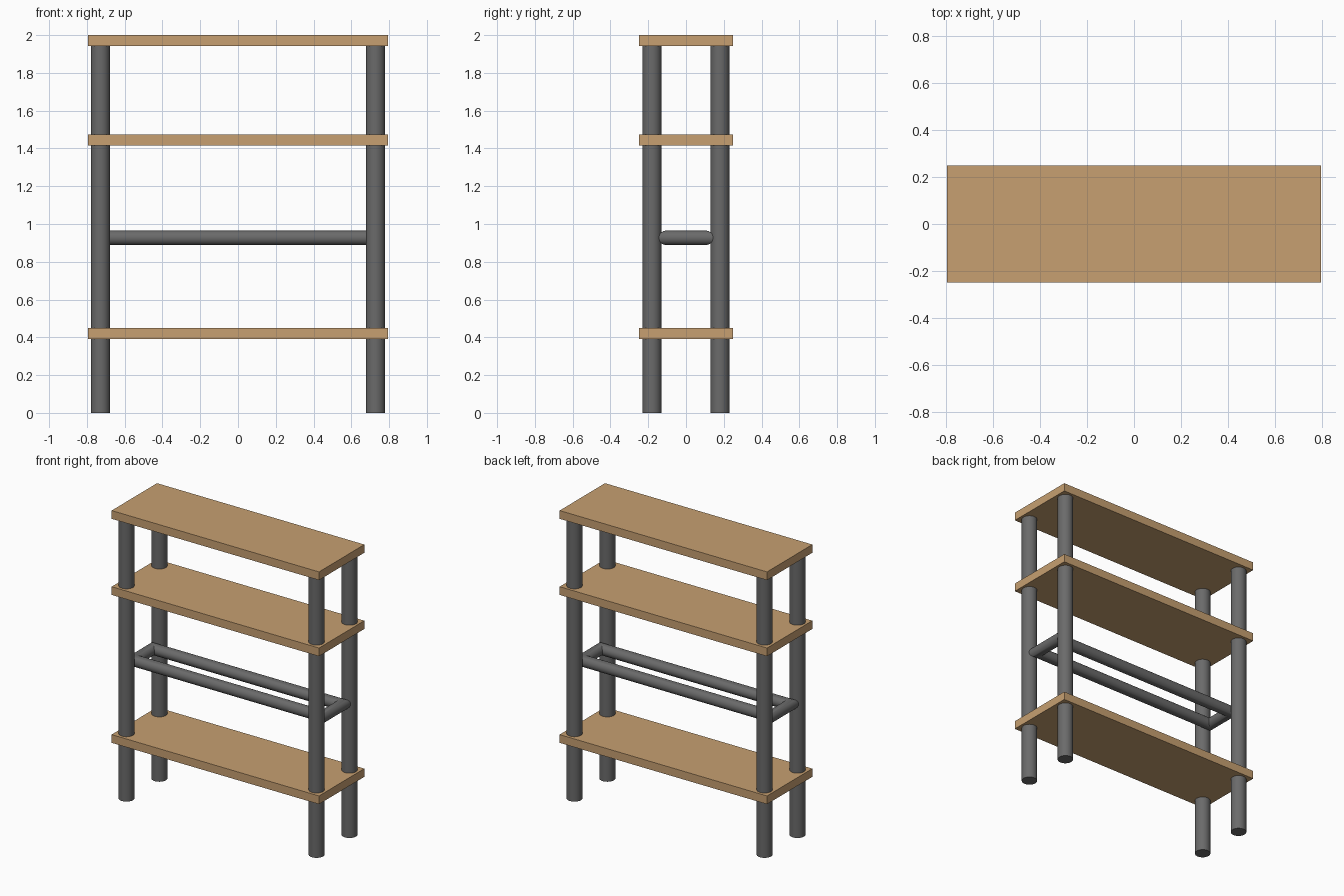
import bpy, bmesh, math

if "Cube" in bpy.data.objects:
    bpy.data.objects.remove(bpy.data.objects["Cube"])


def material(name, rgb):
    m = bpy.data.materials.new(name)
    m.diffuse_color = (*rgb, 1)
    m.use_nodes = True
    m.node_tree.nodes["Principled BSDF"].inputs["Base Color"].default_value = m.diffuse_color
    return m


wood = material("light wood", (0.57, 0.35, 0.165))
metal = material("grey metal", (0.145, 0.145, 0.145))


def board(name, z_top):
    bpy.ops.mesh.primitive_cube_add(size=1, location=(0, 0, z_top - 0.0285))
    ob = bpy.context.object
    ob.name = name
    ob.scale = (1.588, 0.496, 0.057)
    bpy.ops.object.transform_apply(location=False)
    ob.data.materials.append(wood)


# Three wooden boards
board("top_board", 2.0)
board("upper_shelf", 1.473)
board("lower_shelf", 0.449)

# Four round legs, running through the shelves
LEG_H = 1.95
for side, sx in (("left", -1), ("right", 1)):
    for end, sy in (("front", -1), ("back", 1)):
        bpy.ops.mesh.primitive_cylinder_add(
            vertices=48, radius=0.05, depth=LEG_H,
            location=(sx * 0.728, sy * 0.18, LEG_H / 2))
        leg = bpy.context.object
        leg.name = f"{end}_{side}_leg"
        leg.data.materials.append(metal)
        bpy.ops.object.shade_smooth_by_angle(angle=math.radians(30))

# Rectangular tube rail with mitred corners, set inside the legs
X, Y, Z, R, N = 0.725, 0.105, 0.927, 0.038, 32
bm = bmesh.new()
rings = []
for sx, sy in ((-1, -1), (1, -1), (1, 1), (-1, 1)):
    ring = []
    for i in range(N):
        a = math.tau * i / N
        d = R * math.cos(a)
        ring.append(bm.verts.new((sx * (X + d), sy * (Y + d), Z + R * math.sin(a))))
    rings.append(ring)
for k in range(4):
    p, q = rings[k], rings[(k + 1) % 4]
    for i in range(N):
        j = (i + 1) % N
        bm.faces.new((p[i], q[i], q[j], p[j]))
bmesh.ops.recalc_face_normals(bm, faces=bm.faces)
mesh = bpy.data.meshes.new("tube_rail")
bm.to_mesh(mesh)
bm.free()
mesh.materials.append(metal)
rail = bpy.data.objects.new("tube_rail", mesh)
bpy.context.collection.objects.link(rail)
bpy.ops.object.select_all(action='DESELECT')
rail.select_set(True)
bpy.context.view_layer.objects.active = rail
bpy.ops.object.shade_smooth_by_angle(angle=math.radians(30))
